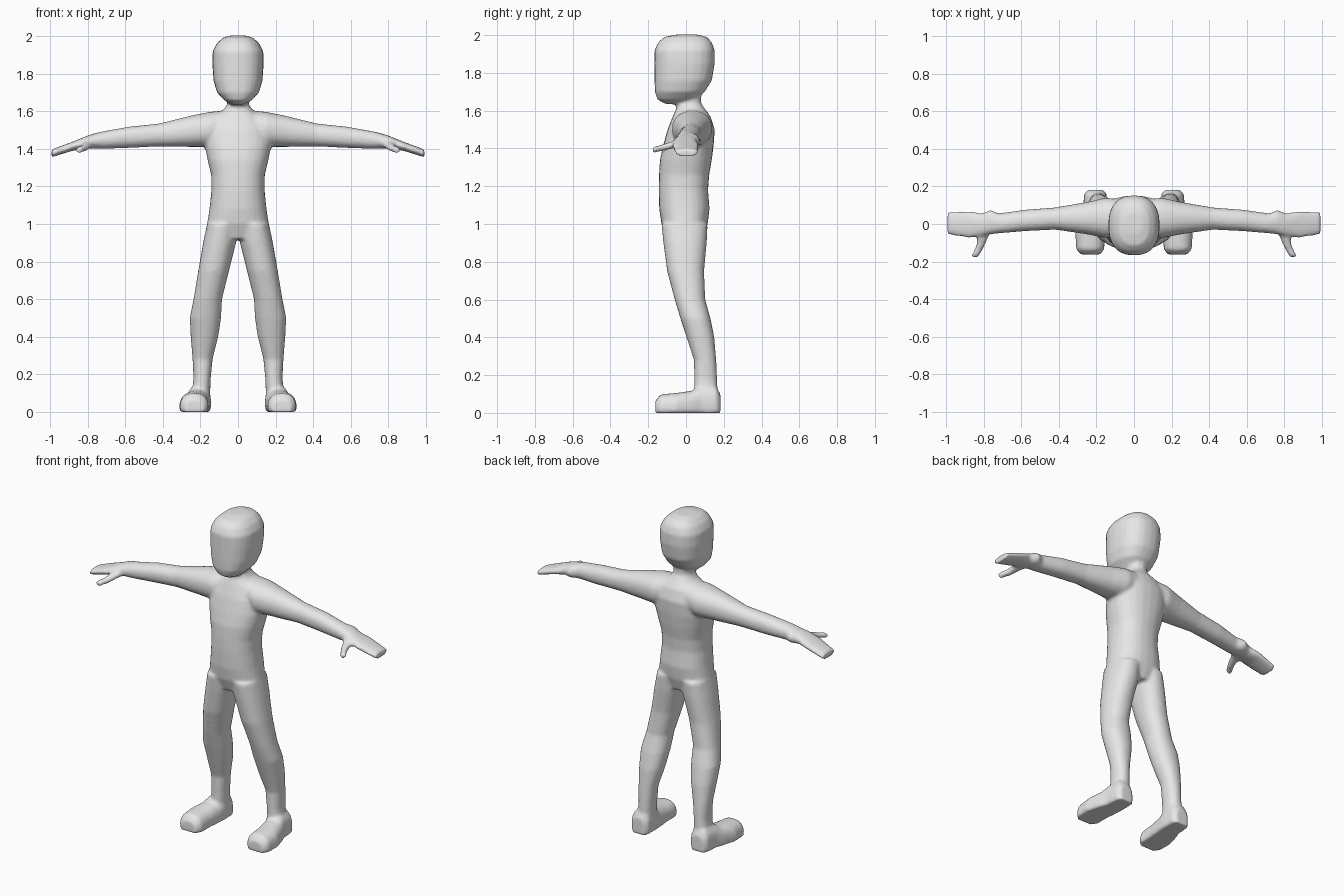
import bpy
import bmesh
import math

SIDES = 24
AXIS_ORDER = {
    "x": lambda t, a, b: (t, a, b),
    "y": lambda t, a, b: (a, t, b),
    "z": lambda t, a, b: (a, b, t),
}


def rounded(value, power):
    """Turn a sine or cosine into its superellipse counterpart."""
    return math.copysign(abs(value) ** (2 / power), value)


def loft(bm, axis, rings, power=2.2, side=1, floor=None):
    """Skin rounded sections (position, a_min, a_max, b_min, b_max) along an axis."""
    loops = []
    for position, a_min, a_max, b_min, b_max in rings:
        loop = []
        for step in range(SIDES):
            angle = math.tau * step / SIDES
            a = (a_min + a_max + (a_max - a_min) * rounded(math.cos(angle), power)) / 2
            b = (b_min + b_max + (b_max - b_min) * rounded(math.sin(angle), power)) / 2
            x, y, z = AXIS_ORDER[axis](position, a, b)
            if floor is not None:
                z = max(z, floor)
            loop.append(bm.verts.new((x * side, y, z)))
        loops.append(loop)
    faces = [bm.faces.new(loops[0]), bm.faces.new(loops[-1])]
    for lower, upper in zip(loops, loops[1:]):
        for i in range(SIDES):
            j = (i + 1) % SIDES
            faces.append(bm.faces.new((lower[i], lower[j], upper[j], upper[i])))
    bmesh.ops.recalc_face_normals(bm, faces=faces)


def symmetric(sections):
    """Expand (z, half_width, back, front) sections that are centred on x = 0."""
    return [(z, -half, half, front, back) for z, half, front, back in sections]


default_cube = bpy.data.objects.get("Cube")
if default_cube:
    bpy.data.objects.remove(default_cube, do_unlink=True)

# Head: flat face, rounded crown, chin reaching forward
head = symmetric([
    (1.635, .035, -.11, .01),
    (1.66, .075, -.152, .05),
    (1.7, .112, -.165, .1),
    (1.76, .13, -.167, .137),
    (1.85, .137, -.167, .152),
    (1.92, .135, -.167, .152),
    (1.962, .113, -.147, .137),
    (1.99, .082, -.115, .11),
    (2.003, .045, -.05, .06),
])

# Torso with the neck
torso = symmetric([
    (.92, .09, -.1, .09),
    (1.0, .165, -.13, .115),
    (1.08, .152, -.142, .125),
    (1.18, .142, -.145, .117),
    (1.26, .143, -.143, .123),
    (1.34, .162, -.138, .137),
    (1.42, .178, -.12, .147),
    (1.5, .175, -.098, .152),
    (1.57, .13, -.07, .13),
    (1.61, .075, -.052, .1),
    (1.64, .056, -.05, .08),
    (1.72, .055, -.05, .08),
])

# Arm tapering into a flat mitten hand
arm = [
    (.06, -.06, .13, 1.43, 1.605),
    (.15, -.075, .14, 1.41, 1.597),
    (.25, -.055, .117, 1.41, 1.577),
    (.42, -.03, .088, 1.413, 1.535),
    (.58, -.038, .076, 1.405, 1.518),
    (.72, -.05, .056, 1.4, 1.493),
    (.765, -.055, .075, 1.4, 1.482),
    (.81, -.065, .056, 1.4, 1.467),
    (.88, -.074, .07, 1.39, 1.438),
    (.992, -.056, .062, 1.355, 1.397),
]

# Thumb pointing forward
thumb = [
    (0, .75, .83, 1.41, 1.45),
    (-.07, .775, .833, 1.4, 1.438),
    (-.12, .797, .842, 1.387, 1.423),
    (-.178, .83, .87, 1.375, 1.407),
]

# Leg with calf bulge
leg = [
    (1.0, .0, .165, -.13, .115),
    (.9, .01, .186, -.12, .11),
    (.75, .048, .212, -.1, .096),
    (.6, .085, .237, -.06, .102),
    (.5, .09, .257, -.03, .13),
    (.4, .105, .252, .003, .15),
    (.28, .135, .242, .042, .16),
    (.18, .145, .237, .043, .165),
    (.05, .15, .25, .043, .17),
]

# Flat-soled foot, wide at the toes
foot = [
    (-.162, .18, .285, -.03, .065),
    (-.135, .158, .308, -.05, .098),
    (-.05, .155, .312, -.05, .106),
    (.03, .148, .29, -.05, .117),
    (.08, .143, .272, -.05, .145),
    (.16, .145, .265, -.05, .14),
    (.182, .165, .245, -.03, .1),
]

bm = bmesh.new()
loft(bm, "z", head, power=2.4)
loft(bm, "z", torso, power=2.3)
for side in (1, -1):
    loft(bm, "x", arm, side=side)
    loft(bm, "y", thumb, side=side)
    loft(bm, "z", leg, side=side)
    loft(bm, "y", foot, power=2.4, side=side, floor=0)

mesh = bpy.data.meshes.new("body")
bm.to_mesh(mesh)
bm.free()
body = bpy.data.objects.new("body", mesh)
bpy.context.collection.objects.link(body)

# Plain grey surface
grey = bpy.data.materials.new("light grey")
grey.use_nodes = True
colour = (.8, .8, .8, 1)
grey.diffuse_color = colour
grey.node_tree.nodes["Principled BSDF"].inputs["Base Color"].default_value = colour
mesh.materials.append(grey)

# Fuse the parts into one continuous skin and soften the joins
fuse = body.modifiers.new("fuse", "REMESH")
fuse.mode = "VOXEL"
fuse.voxel_size = .01
fuse.use_smooth_shade = True
soften = body.modifiers.new("soften", "SMOOTH")
soften.factor = .5
soften.iterations = 5
